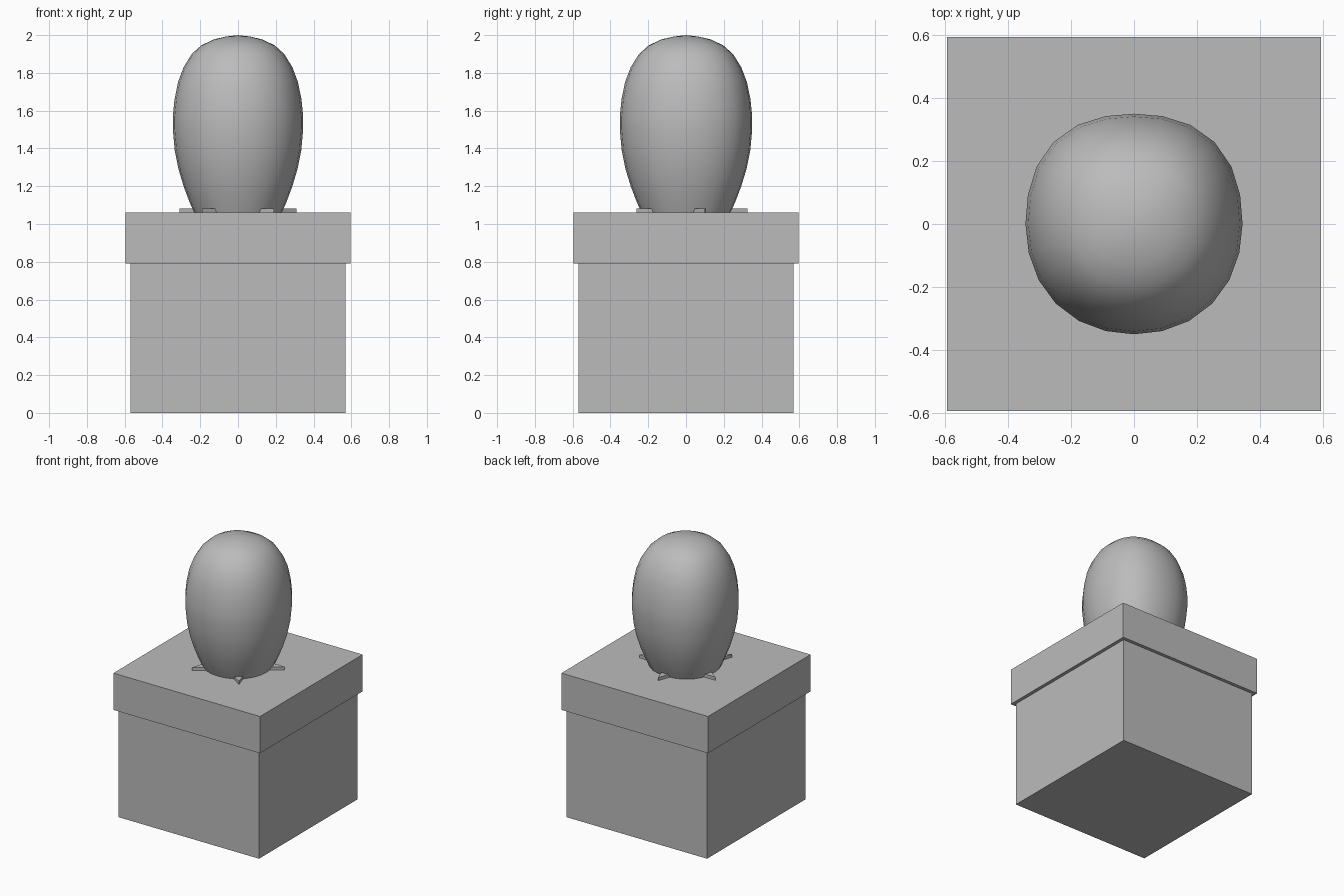
import bpy, bmesh
from math import sin, cos, pi

if "Cube" in bpy.data.objects:
    bpy.data.objects.remove(bpy.data.objects["Cube"])

grey = bpy.data.materials.new("plain grey")
grey.diffuse_color = (0.5, 0.5, 0.5, 1)
grey.use_nodes = True
grey.node_tree.nodes["Principled BSDF"].inputs["Base Color"].default_value = grey.diffuse_color


def finish(name, bm):
    bmesh.ops.recalc_face_normals(bm, faces=bm.faces)
    mesh = bpy.data.meshes.new(name)
    bm.to_mesh(mesh)
    bm.free()
    mesh.materials.append(grey)
    obj = bpy.data.objects.new(name, mesh)
    bpy.context.collection.objects.link(obj)
    return obj


def prism(name, outline, z0, z1):
    bm = bmesh.new()
    face = bm.faces.new([bm.verts.new((x, y, z0)) for x, y in outline])
    top = bmesh.ops.extrude_face_region(bm, geom=[face])["geom"]
    for v in top:
        if isinstance(v, bmesh.types.BMVert):
            v.co.z = z1
    return finish(name, bm)


def square(h):
    return [(-h, -h), (h, -h), (h, h), (-h, h)]


# Box and its overhanging lid
prism("box", square(0.57), 0, 0.79)
prism("lid", square(0.595), 0.79, 1.06)

# Flat five-pointed star under the bulb, one point facing back
star = []
for i in range(10):
    r = 0.13 if i % 2 else 0.325
    a = pi / 2 + i * pi / 5
    star.append((r * cos(a), r * sin(a)))
prism("star_base", star, 1.06, 1.083)

# Egg-shaped bulb: rings of a slightly squared circle, squarer at the back
profile = [(0.232, 1.06), (0.258, 1.12), (0.288, 1.2), (0.315, 1.29),
           (0.335, 1.39), (0.345, 1.5), (0.345, 1.57), (0.336, 1.66),
           (0.318, 1.75), (0.288, 1.83), (0.245, 1.9), (0.195, 1.945),
           (0.13, 1.977), (0.065, 1.992)]
SIDES = 24
bm = bmesh.new()
rings = []
for r, z in profile:
    ring = []
    for i in range(SIDES):
        a = 2 * pi * i / SIDES
        k = 0.05 if sin(a) > 0 else 0.02
        s = r * (1 + k * sin(2 * a) ** 2)
        ring.append(bm.verts.new((s * cos(a), s * sin(a) * 1.016, z)))
    rings.append(ring)
for low, high in zip(rings, rings[1:]):
    for i in range(SIDES):
        j = (i + 1) % SIDES
        bm.faces.new((low[i], low[j], high[j], high[i]))
tip = bm.verts.new((0, 0, 2.0))
for i in range(SIDES):
    bm.faces.new((rings[-1][i], rings[-1][(i + 1) % SIDES], tip))
bm.faces.new(rings[0][::-1])
bulb = finish("bulb", bm)

bpy.context.view_layer.objects.active = bulb
bulb.select_set(True)
bpy.ops.object.shade_smooth_by_angle(angle=0.7)
